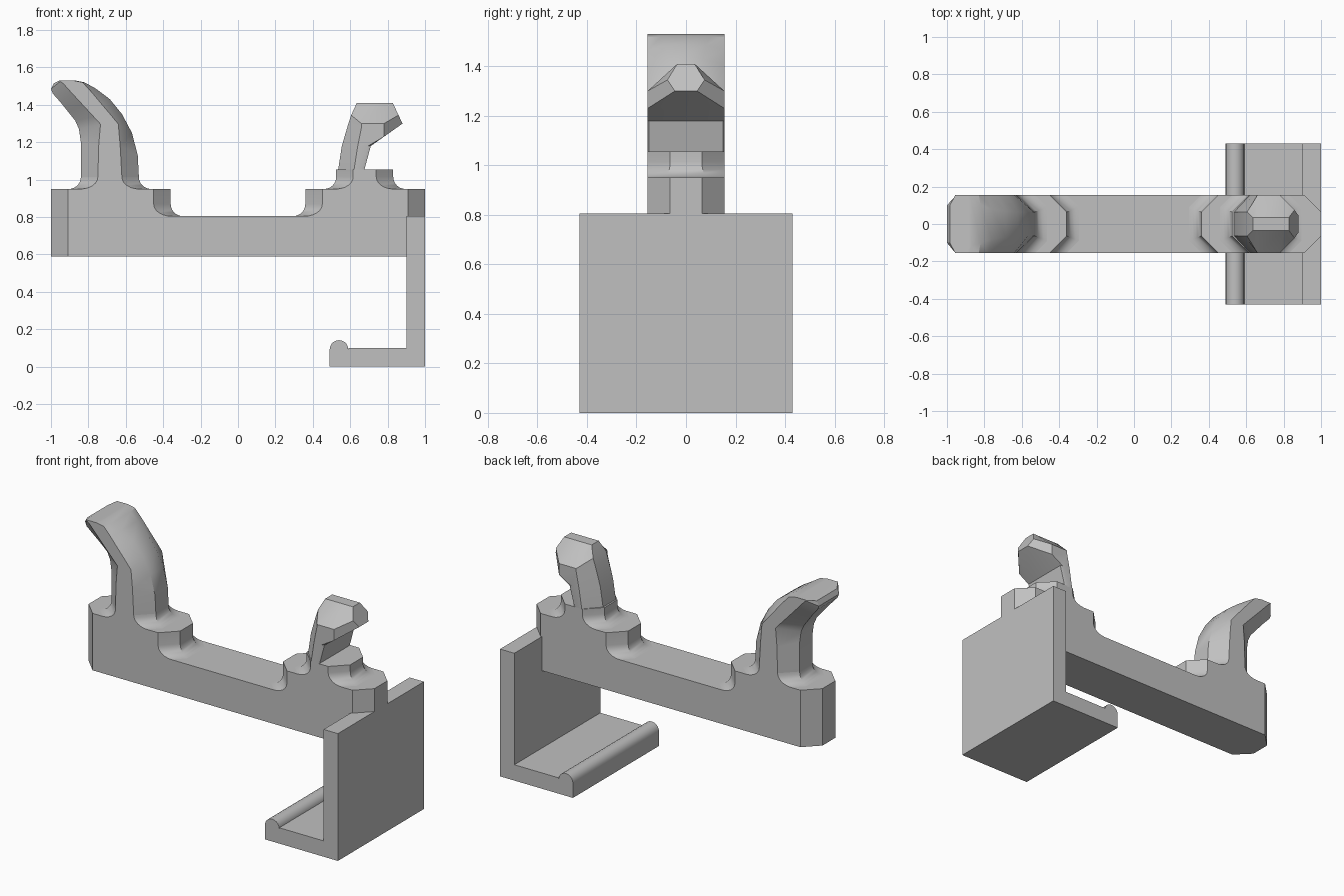
import bpy, bmesh, math

if "Cube" in bpy.data.objects:
    bpy.data.objects.remove(bpy.data.objects["Cube"])

W = 0.155       # half width of the bar and posts
C = 0.091       # chamfer of the octagonal ends
F = W - C       # half width of the flat end face

grey = bpy.data.materials.new("grey plastic")
grey.diffuse_color = (0.53, 0.53, 0.53, 1)
grey.use_nodes = True
grey.node_tree.nodes["Principled BSDF"].inputs["Base Color"].default_value = grey.diffuse_color


def finish(name, bm, smooth=True):
    bmesh.ops.remove_doubles(bm, verts=bm.verts, dist=0.0001)
    bmesh.ops.recalc_face_normals(bm, faces=bm.faces)
    mesh = bpy.data.meshes.new(name)
    bm.to_mesh(mesh)
    bm.free()
    mesh.materials.append(grey)
    ob = bpy.data.objects.new(name, mesh)
    bpy.context.collection.objects.link(ob)
    if smooth:
        bpy.ops.object.select_all(action='DESELECT')
        ob.select_set(True)
        bpy.context.view_layer.objects.active = ob
        bpy.ops.object.shade_smooth_by_angle(angle=math.radians(28))
    return ob


def loft(name, sections, smooth=True):
    """Each section is a half outline (x, y, z), mirrored across y."""
    bm = bmesh.new()
    rings = []
    for half in sections:
        pts = [(x, -y, z) for x, y, z in half] + [(x, y, z) for x, y, z in reversed(half)]
        rings.append([bm.verts.new(p) for p in pts])
    n = len(rings[0])
    for a, b in zip(rings, rings[1:]):
        for i in range(n):
            j = (i + 1) % n
            bm.faces.new((a[i], a[j], b[j], b[i]))
    bm.faces.new(rings[0])
    bm.faces.new(rings[-1])
    return finish(name, bm, smooth)


def octagon(x0, x1, z, d0=0.0, d1=0.0):
    """Long octagon with its ends pushed out by d0 and d1, sides kept flat."""
    k, r2 = math.tan(math.pi / 8), math.sqrt(2)
    return [(x0 - d0, F + k * d0, z), (x0 + C - r2 * d0, W, z),
            (x1 - C + r2 * d1, W, z), (x1 + d1, F + k * d1, z)]


def filleted(name, x0, x1, z0, z1, left, right, r=0.065, steps=6):
    """Octagonal block that flares into the surface below it."""
    rings = []
    for i in range(steps + 1):
        t = math.pi / 2 * i / steps
        d = r * (1 - math.sin(t))
        rings.append(octagon(x0, x1, z0 + r * (1 - math.cos(t)), d * left, d * right))
    if z1 > z0 + r:
        rings.append(octagon(x0, x1, z1))
    return loft(name, rings)


# long bar with a chamfered left end
def bar_ring(z):
    return [(-1, F, z), (-1 + C, W, z), (0.95, W, z)]


loft("bar", [bar_ring(0.59), bar_ring(0.805)], smooth=False)

# raised blocks at both ends of the bar
filleted("left_block", -1.0, -0.36, 0.805, 0.95, 0, 1)
filleted("right_block", 0.36, 1.0, 0.805, 0.95, 1, 0)

# post feet
filleted("left_post_foot", -0.84, -0.53, 0.95, 1.015, 1, 1)
filleted("right_post_foot", 0.525, 0.83, 0.95, 1.055, 1, 1)


def section(l, a, b, r, yl=F, ya=W, yb=W, yr=F):
    return [(l[0], yl, l[1]), (a[0], ya, a[1]), (b[0], yb, b[1]), (r[0], yr, r[1])]


# tall curved hook on the left
loft("left_hook", [
    section((-.84, 1.015), (-.749, 1.015), (-.621, 1.015), (-.53, 1.015)),
    section((-.84, 1.20), (-.745, 1.18), (-.63, 1.18), (-.536, 1.13)),
    section((-.85, 1.27), (-.735, 1.297), (-.64, 1.297), (-.567, 1.25)),
    section((-.87, 1.315), (-.77, 1.335), (-.675, 1.34), (-.62, 1.35)),
    section((-.91, 1.365), (-.83, 1.40), (-.73, 1.405), (-.685, 1.43), yl=.075, yr=.07),
    section((-.95, 1.415), (-.89, 1.465), (-.78, 1.465), (-.76, 1.487), yl=.09, yr=.08),
    section((-.99, 1.46), (-.935, 1.515), (-.83, 1.52), (-.82, 1.52), yl=.10, yr=.10),
    section((-1.0, 1.485), (-.95, 1.525), (-.88, 1.53), (-.87, 1.53), yl=.10, yr=.12),
    section((-.985, 1.515), (-.955, 1.53), (-.89, 1.53), (-.88, 1.53), yl=.10, yr=.12),
])

# short hook on the right, overhanging outwards
loft("right_hook", [
    section((.535, 1.05), (.62, 1.05), (.66, 1.05), (.675, 1.05), yr=.15),
    section((.555, 1.18), (.64, 1.18), (.695, 1.18), (.71, 1.18), yr=.15),
    section((.59, 1.30), (.66, 1.28), (.78, 1.23), (.88, 1.30), yr=.045),
    section((.605, 1.345), (.66, 1.30), (.78, 1.30), (.858, 1.345), yr=.075),
    section((.635, 1.41), (.66, 1.41), (.80, 1.41), (.828, 1.41),
            yl=.035, ya=.035, yb=.035, yr=.035),
])

# wide clamp bracket: wall, floor and rounded lip in one profile
lip = [(0.54 + 0.05 * math.cos(a), 0.092 + 0.05 * math.sin(a))
       for a in (math.pi * i / 10 for i in range(11))]
profile = [(1, 0), (1, 0.805), (0.9, 0.805), (0.9, 0.1), (0.59, 0.1)] + lip + [(0.49, 0)]
bm = bmesh.new()
face = bm.faces.new([bm.verts.new((x, -0.43, z)) for x, z in profile])
geom = bmesh.ops.extrude_face_region(bm, geom=[face])["geom"]
bmesh.ops.translate(bm, vec=(0, 0.86, 0),
                    verts=[g for g in geom if isinstance(g, bmesh.types.BMVert)])
finish("clamp_bracket", bm)
